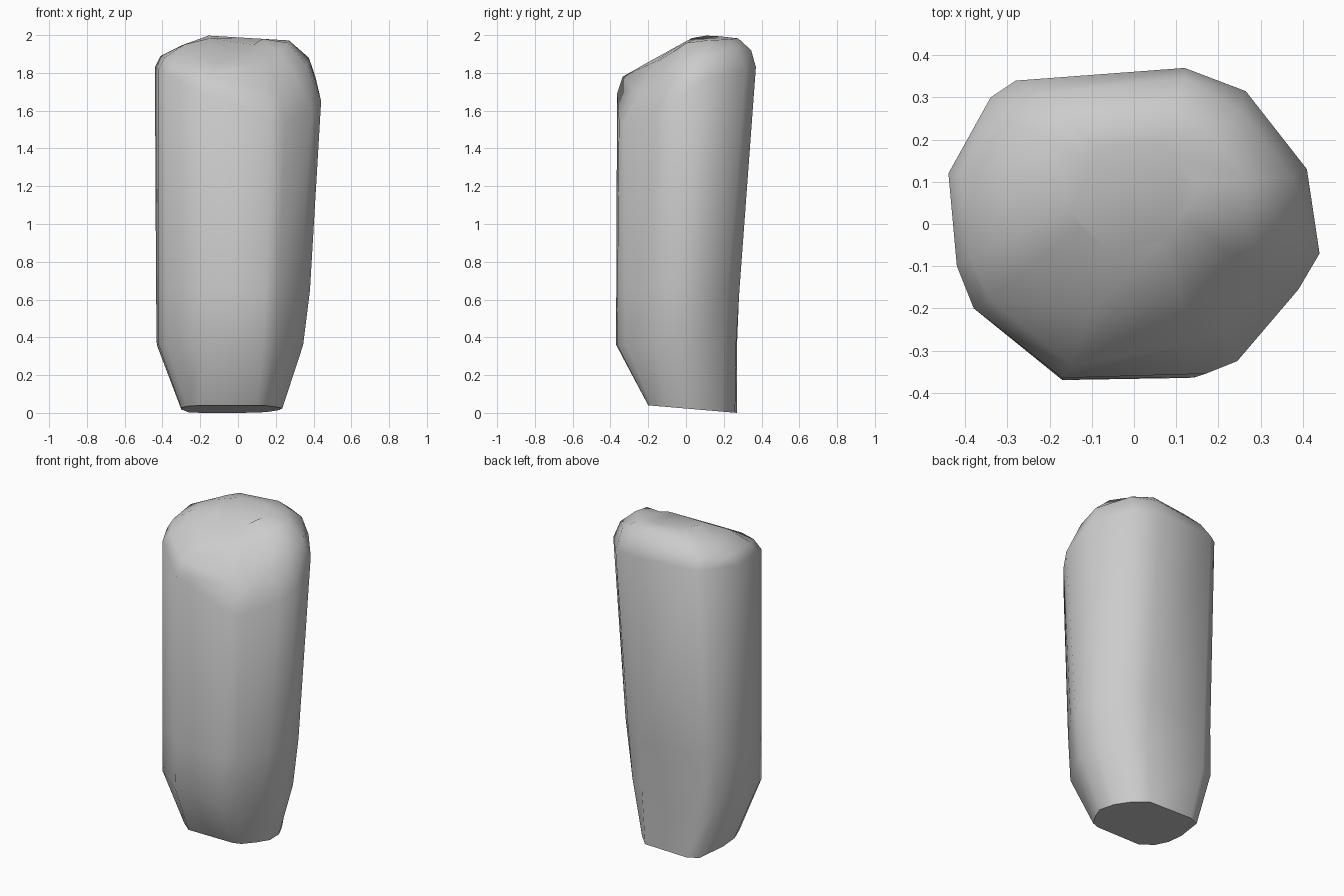
import bpy, bmesh, math

if "Cube" in bpy.data.objects:
    bpy.data.objects.remove(bpy.data.objects["Cube"])

# Outlines of the stone, counter-clockwise from the left side
base = [(-.30, .06), (-.30, -.05), (-.27, -.14), (-.20, -.20), (.10, -.20), (.15, -.18), (.20, -.10),
        (.235, -.02), (.22, .09), (.17, .19), (.10, .26), (-.19, .27), (-.26, .24)]
low = [(-.43, .09), (-.42, -.10), (-.38, -.20), (-.17, -.37), (.13, -.365), (.20, -.32), (.29, -.17),
       (.345, -.06), (.33, .07), (.23, .20), (.12, .265), (-.28, .27), (-.37, .23)]
high = [(-.44, .12, 1.83), (-.42, -.10, 1.82), (-.38, -.20, 1.79), (-.17, -.365, 1.69), (.17, -.355, 1.55),
        (.245, -.325, 1.54), (.39, -.155, 1.60), (.44, -.07, 1.65), (.41, .13, 1.78), (.265, .315, 1.81),
        (.12, .37, 1.83), (-.28, .34, 1.84), (-.34, .30, 1.84)]
shoulder = [(-.41, .12, 1.89), (-.39, -.08, 1.88), (-.34, -.18, 1.85), (-.15, -.335, 1.78), (.15, -.28, 1.71),
            (.22, -.25, 1.69), (.31, -.13, 1.77), (.365, -.03, 1.84), (.375, .11, 1.88), (.25, .27, 1.93),
            (.12, .345, 1.92), (-.23, .31, 1.91), (-.31, .25, 1.91)]


def lerp(a, b, f):
    return a + (b - a) * f


def top_z(x, y):
    # Slanted crown: rises to the back, falls gently to the right and faster to the left
    z = min(1.967 + .55 * y, 2 - .06 * max(0, x + .2), 2 - .35 * max(0, -x - .2))
    # Worn back left and front right corners
    return z - .4 * max(0, y - x - .36) - .2 * max(0, x - y - .2)


def crown(f):
    pts = [(x * f, .1 + (y - .1) * f) for x, y, z in shoulder]
    return [(x, y, top_z(x, y)) for x, y in pts]


base_ring = [(x, y, max(0, .023 - .085 * y)) for x, y in base]
low_ring = [(x, y, .36) for x, y in low]
belly = [(lerp(a[0], b[0], .38), lerp(a[1], b[1], .17), .65) for a, b in zip(low_ring, high)]
rings = [base_ring, low_ring, belly, high, shoulder, crown(.72), crown(.38)]

# Loft the standing stone
bm = bmesh.new()
loops = [[bm.verts.new(p) for p in ring] for ring in rings]
n = len(base)
for lo, hi in zip(loops, loops[1:]):
    for i in range(n):
        j = (i + 1) % n
        bm.faces.new((lo[i], lo[j], hi[j], hi[i]))
bm.faces.new(loops[0][::-1])
bm.faces.new(loops[-1])
bmesh.ops.recalc_face_normals(bm, faces=bm.faces)

mesh = bpy.data.meshes.new("standing_stone")
bm.to_mesh(mesh)
bm.free()
stone = bpy.data.objects.new("standing_stone", mesh)
bpy.context.collection.objects.link(stone)

# Smooth sides with a crisp foot
bpy.context.view_layer.objects.active = stone
stone.select_set(True)
bpy.ops.object.shade_smooth_by_angle(angle=math.radians(55))
